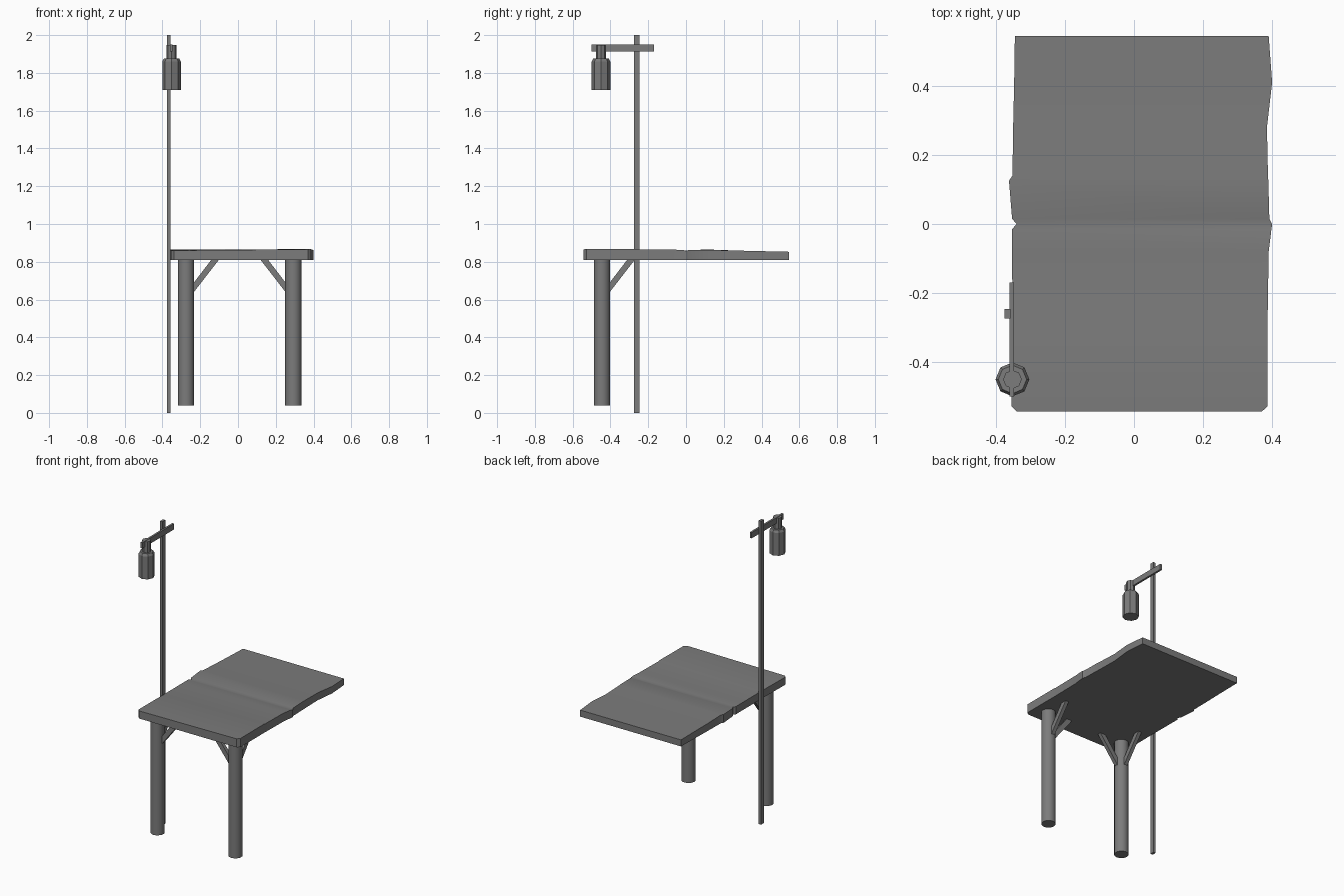
import bpy, bmesh, math
from mathutils import Vector

cube = bpy.data.objects.get("Cube")
if cube:
    bpy.data.objects.remove(cube, do_unlink=True)

grey = bpy.data.materials.new("weathered grey")
colour = (0.2, 0.2, 0.2, 1)
grey.diffuse_color = colour
grey.use_nodes = True
grey.node_tree.nodes["Principled BSDF"].inputs["Base Color"].default_value = colour


def finish(name, bm, smooth=False):
    bmesh.ops.recalc_face_normals(bm, faces=bm.faces)
    mesh = bpy.data.meshes.new(name)
    bm.to_mesh(mesh)
    bm.free()
    obj = bpy.data.objects.new(name, mesh)
    mesh.materials.append(grey)
    bpy.context.collection.objects.link(obj)
    if smooth:
        bpy.ops.object.select_all(action='DESELECT')
        obj.select_set(True)
        bpy.context.view_layer.objects.active = obj
        bpy.ops.object.shade_smooth_by_angle(angle=math.radians(35))
    return obj


def loft(name, rings, smooth=False):
    """Skin a list of equal-sized point rings and cap both ends."""
    bm = bmesh.new()
    loops = [[bm.verts.new(p) for p in ring] for ring in rings]
    n = len(loops[0])
    for a, b in zip(loops, loops[1:]):
        for i in range(n):
            j = (i + 1) % n
            bm.faces.new((a[i], a[j], b[j], b[i]))
    bm.faces.new(loops[0])
    bm.faces.new(loops[-1])
    return finish(name, bm, smooth)


def turned(name, x, y, profile, sides, smooth=False):
    angles = [2 * math.pi * i / sides for i in range(sides)]
    return loft(name, [[(x + r * math.cos(a), y + r * math.sin(a), z) for a in angles]
                       for r, z in profile], smooth)


def box(name, low, high):
    (x0, y0, z0), (x1, y1, z1) = low, high
    return loft(name, [[(x0, y0, z), (x1, y0, z), (x1, y1, z), (x0, y1, z)] for z in (z0, z1)])


# Worn plank top: y, left x, right x, left height, right height
rows = [
    (-0.543, -0.34, 0.37, 0.860, 0.866),
    (-0.528, -0.355, 0.387, 0.860, 0.867),
    (-0.28, -0.352, 0.387, 0.861, 0.868),
    (-0.27, -0.352, 0.387, 0.861, 0.865),
    (-0.08, -0.353, 0.39, 0.861, 0.865),
    (-0.015, -0.353, 0.398, 0.861, 0.862),
    (0.0, -0.34, 0.40, 0.859, 0.858),
    (0.015, -0.353, 0.392, 0.862, 0.862),
    (0.125, -0.362, 0.389, 0.865, 0.863),
    (0.14, -0.352, 0.388, 0.864, 0.862),
    (0.28, -0.35, 0.385, 0.859, 0.859),
    (0.41, -0.347, 0.40, 0.856, 0.856),
    (0.545, -0.345, 0.39, 0.853, 0.853),
]
loft("table_top", [[(l, y, 0.81), (r, y, 0.81), (r, y, zr), (l, y, zl)]
                   for y, l, r, zl, zr in rows], True)

# Legs, each with two diagonal braces
LEG_Y = -0.445
for side, x, inward in (("right", -0.275, 1), ("left", 0.293, -1)):
    turned(side + "_leg", x, LEG_Y, [(0.043, 0.04), (0.043, 0.815)], 16, True)
    for kind, direction in (("side", Vector((inward, 0, 0))), ("rear", Vector((0, 1, 0)))):
        across = Vector((-direction.y, direction.x, 0)) * 0.012
        profile = [(0.03, 0.625), (0.03, 0.675), (0.135, 0.812), (0.175, 0.812)]
        base = Vector((x, LEG_Y, 0))
        loft(f"{side}_{kind}_brace",
             [[base + direction * d + Vector((0, 0, z)) + across * s for d, z in profile]
              for s in (-1, 1)])

# Lamp post and its cross arm
box("lamp_post", (-0.375, -0.274, 0), (-0.358, -0.246, 2))
box("lamp_arm", (-0.36, -0.50, 1.912), (-0.347, -0.17, 1.95))

# Hanging lantern
turned("lantern", -0.352, -0.45,
       [(0.049, 1.71), (0.049, 1.86), (0.041, 1.875)], 8)
turned("lantern_neck", -0.352, -0.45, [(0.027, 1.873), (0.027, 1.948)], 8)
